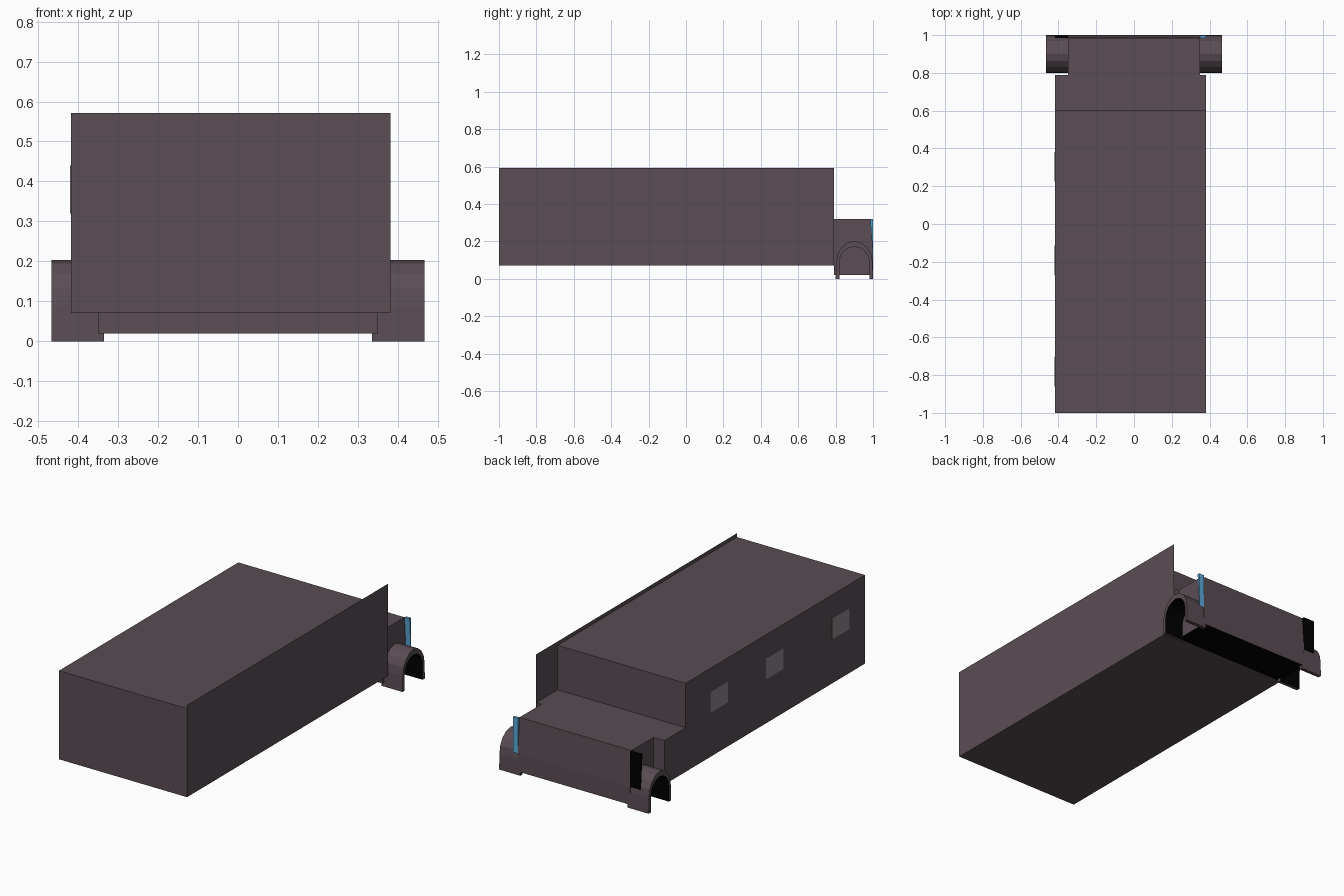
import bpy, bmesh, math

if "Cube" in bpy.data.objects:
    bpy.data.objects.remove(bpy.data.objects["Cube"])


def material(name, rgb):
    m = bpy.data.materials.new(name)
    m.diffuse_color = (*rgb, 1)
    m.use_nodes = True
    m.node_tree.nodes["Principled BSDF"].inputs["Base Color"].default_value = m.diffuse_color
    return m


BODY = material("dark_mauve_grey", (0.10, 0.074, 0.088))
BLACK = material("black", (0.0, 0.0, 0.0))
BLUE = material("light_blue", (0.11, 0.40, 0.70))
PANE = material("pale_grey", (0.27, 0.23, 0.26))


def extrude(name, profile, x0, x1, mats, rule=None):
    """Extrude a (y, z) profile along x; rule(face) picks the material."""
    bm = bmesh.new()
    f = bm.faces.new([bm.verts.new((x0, y, z)) for y, z in profile])
    if x1 != x0:
        r = bmesh.ops.extrude_face_region(bm, geom=[f], use_keep_orig=True)
        moved = [v for v in r["geom"] if isinstance(v, bmesh.types.BMVert)]
        bmesh.ops.translate(bm, verts=moved, vec=(x1 - x0, 0, 0))
        bmesh.ops.recalc_face_normals(bm, faces=bm.faces)
    if rule:
        for face in bm.faces:
            face.normal_update()
            face.material_index = rule(face)
    me = bpy.data.meshes.new(name)
    bm.to_mesh(me)
    bm.free()
    for m in mats:
        me.materials.append(m)
    ob = bpy.data.objects.new(name, me)
    bpy.context.collection.objects.link(ob)
    return ob


def rect(y0, y1, z0, z1):
    return [(y0, z0), (y1, z0), (y1, z1), (y0, z1)]


LEFT, RIGHT = -0.418, 0.382

# Stepped main body: tall box with a low shelf at the back
extrude("main_body", [(-1, .071), (.79, .071), (.79, .32), (.6, .32),
                      (.6, .571), (-1, .571)], LEFT, RIGHT, [BODY])

# Oversized flat side panel on the right
extrude("side_panel", rect(-1, .79, .075, .592), .383, .383, [BODY])

# Hood between the arches, black underneath
extrude("hood", [(.79, .02), (1, .02), (1, .12), (.985, .32), (.79, .32)],
        -.35, .35, [BODY, BLACK], lambda f: 1 if f.normal.z < -.9 else 0)

# Wedge lamps in the corner notches
wedge = [(.985, .32), (.999, .32), (.999, .12)]
extrude("left_lamp", wedge, LEFT, -.35, [BLACK])
extrude("right_lamp", wedge, .35, RIGHT, [BLUE])

# Windows on the left side
for i, y in enumerate((-.86, -.27, .225)):
    extrude(f"window_{i + 1}", rect(y, y + .155, .32, .44),
            LEFT - .002, LEFT, [PANE])


# Wheel arches: half tubes on straight legs, black inside
def arc(ry, top, n=8):
    zc = .09
    return [(.9 - ry * math.cos(math.pi * i / n),
             zc + (top - zc) * math.sin(math.pi * i / n)) for i in range(n + 1)]


arch = ([(.8, 0)] + arc(.097, .203) + [(1, 0), (.98, 0)]
        + arc(.08, .172)[::-1] + [(.82, 0)])


def arch_colour(f):
    if abs(f.normal.x) > .9:
        return 0
    c = f.calc_center_median()
    inward = f.normal.y * (.9 - c.y) + f.normal.z * (.05 - c.z)
    return 1 if inward > 0 and c.z > .001 else 0


for side, name in ((-1, "left_wheel_arch"), (1, "right_wheel_arch")):
    extrude(name, arch, side * .335, side * .467, [BODY, BLACK], arch_colour)
